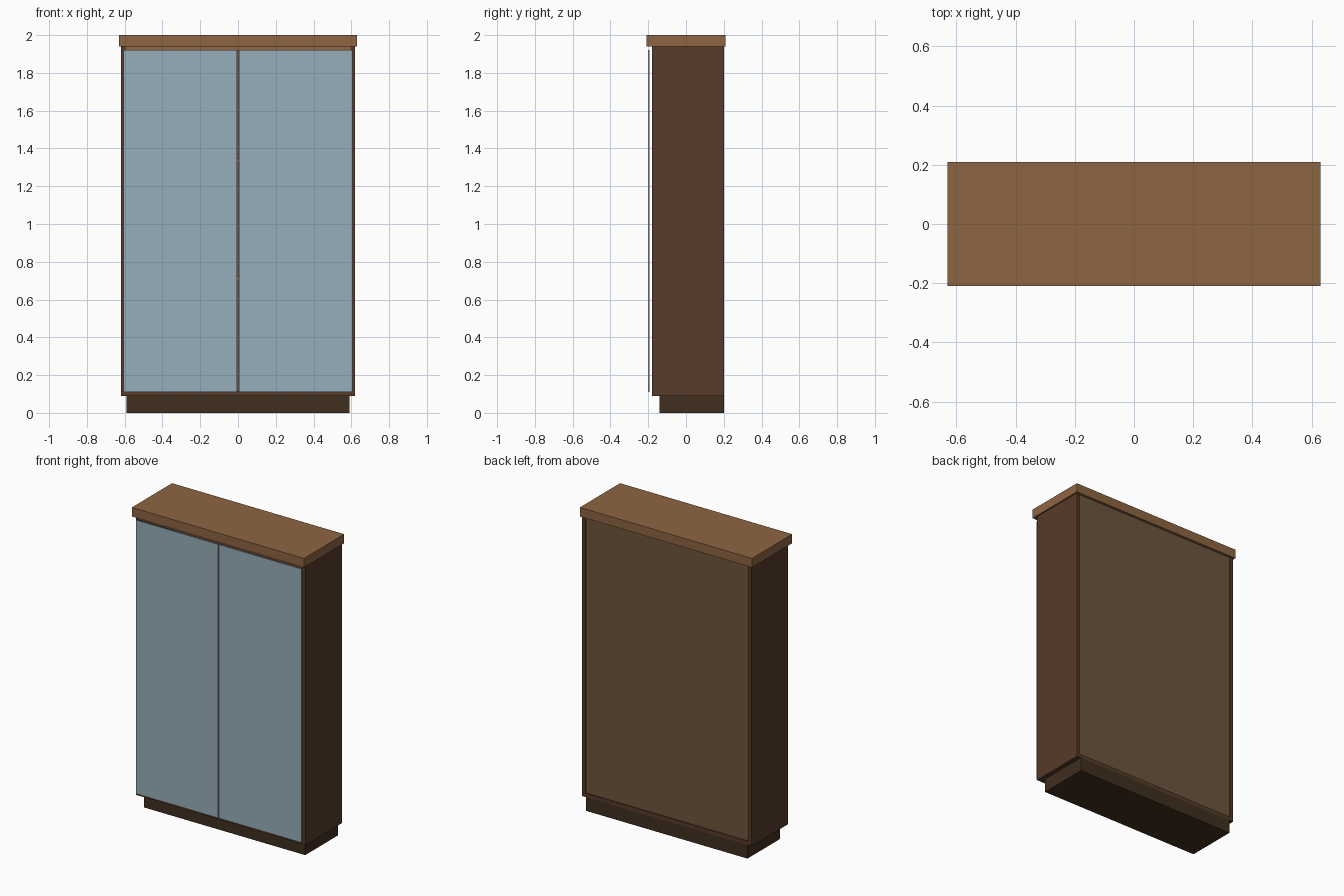
import bpy, bmesh
from mathutils import Vector

if "Cube" in bpy.data.objects:
    bpy.data.objects.remove(bpy.data.objects["Cube"])


def material(name, rgb):
    m = bpy.data.materials.new(name)
    m.diffuse_color = (*rgb, 1)
    m.use_nodes = True
    m.node_tree.nodes["Principled BSDF"].inputs["Base Color"].default_value = m.diffuse_color
    return m


DARK = material("dark_wood", (0.095, 0.043, 0.022))
BASE = material("base_wood", (0.05, 0.028, 0.013))
LIGHT = material("light_wood", (0.27, 0.13, 0.055))
BACK = material("back_board", (0.15, 0.09, 0.045))
GLASS = material("pale_blue_glass", (0.31, 0.42, 0.49))


def box(name, x, y, z, mat):
    """Box from (min, max) ranges on each axis."""
    lo, hi = Vector((x[0], y[0], z[0])), Vector((x[1], y[1], z[1]))
    mesh = bpy.data.meshes.new(name)
    bm = bmesh.new()
    bmesh.ops.create_cube(bm, size=1)
    for v in bm.verts:
        v.co = (lo + hi) / 2 + v.co * (hi - lo)
    bm.to_mesh(mesh)
    bm.free()
    mesh.materials.append(mat)
    ob = bpy.data.objects.new(name, mesh)
    bpy.context.collection.objects.link(ob)
    return ob


FRONT, REAR = -0.18, 0.20
BOTTOM, TOP = 0.09, 1.94
INNER, OUTER = 0.595, 0.62

# Recessed plinth and overhanging cap
box("plinth", (-0.59, 0.59), (-0.14, REAR), (0, BOTTOM), BASE)
box("top_cap", (-0.63, 0.63), (-0.21, 0.21), (TOP, 2.0), LIGHT)

# Carcass boards
box("bottom_panel", (-INNER, INNER), (FRONT, REAR), (BOTTOM, BOTTOM + 0.025), DARK)
box("top_panel", (-INNER, INNER), (FRONT, 0.19), (TOP - 0.025, TOP), LIGHT)
box("back_panel", (-INNER, INNER), (0.18, 0.193), (BOTTOM + 0.025, TOP), BACK)

# Shelves behind the doors
for i, z in enumerate((0.71, 1.335)):
    box(f"shelf_{i + 1}", (-INNER, INNER), (-0.15, 0.18), (z - 0.011, z + 0.011), LIGHT)

# Side panels and doors, mirrored left and right
for side, s in (("left", -1), ("right", 1)):
    box(f"{side}_side_panel", sorted((s * INNER, s * OUTER)), (FRONT, REAR), (BOTTOM, TOP), DARK)
    box(f"{side}_door", sorted((s * 0.004, s * 0.605)), (-0.202, -0.194), (0.11, 1.92), GLASS)
